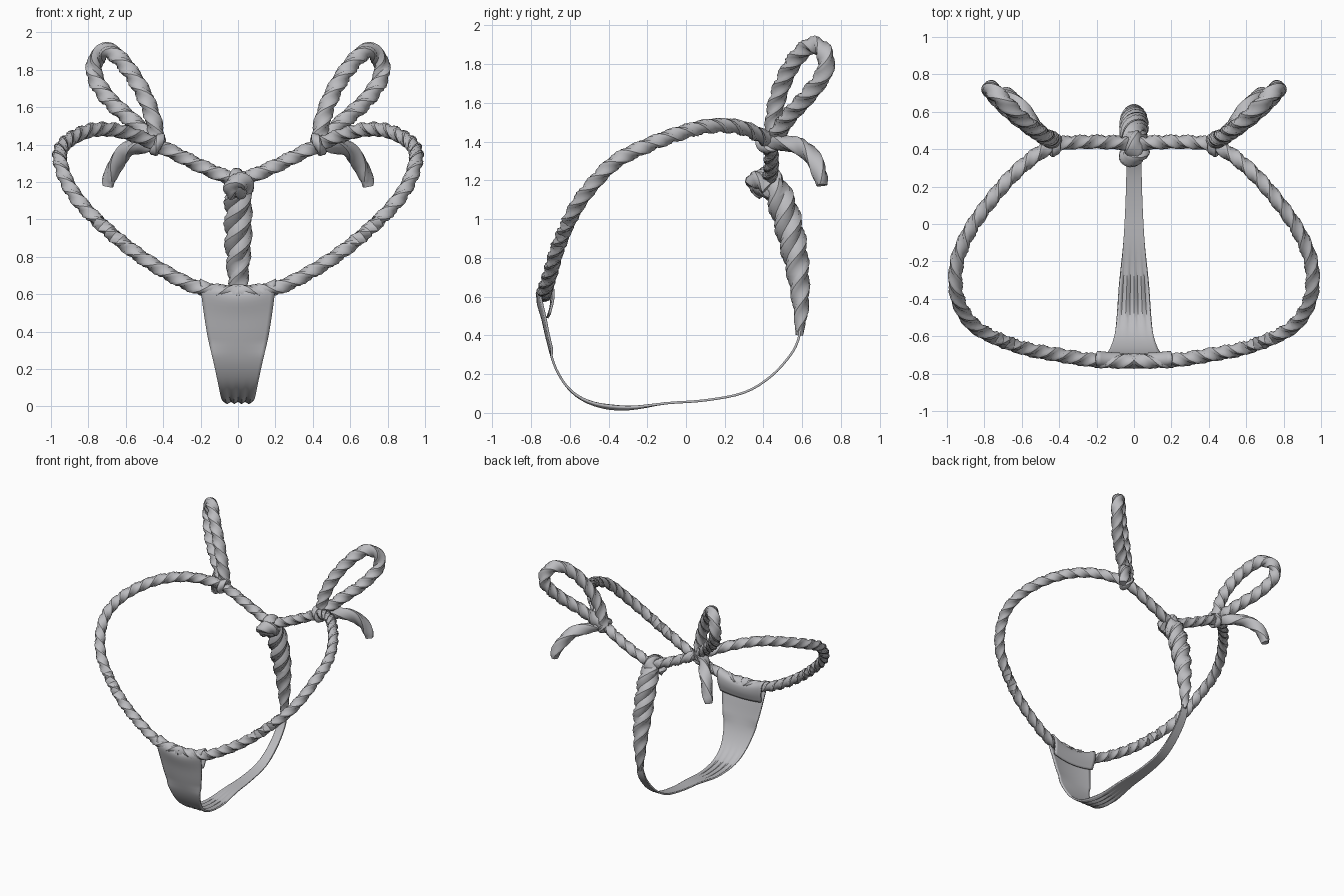
import bpy, bmesh
from math import sin, cos, pi, radians
from mathutils import Vector

cube = bpy.data.objects.get("Cube")
if cube:
    bpy.data.objects.remove(cube, do_unlink=True)

# One plain grey cloth colour
cloth = bpy.data.materials.new("grey cloth")
cloth.use_nodes = True
grey = (0.5, 0.5, 0.52, 1)
cloth.diffuse_color = grey
shader = cloth.node_tree.nodes["Principled BSDF"]
shader.inputs["Base Color"].default_value = grey
shader.inputs["Roughness"].default_value = 0.7


def finish(name, bm, mirror=False):
    bmesh.ops.recalc_face_normals(bm, faces=bm.faces)
    mesh = bpy.data.meshes.new(name)
    bm.to_mesh(mesh)
    bm.free()
    mesh.materials.append(cloth)
    obj = bpy.data.objects.new(name, mesh)
    bpy.context.collection.objects.link(obj)
    bpy.ops.object.select_all(action="DESELECT")
    obj.select_set(True)
    bpy.context.view_layer.objects.active = obj
    bpy.ops.object.shade_smooth_by_angle(angle=radians(45))
    if mirror:
        obj.modifiers.new("Mirror", "MIRROR").use_clip = True
    return obj


def spline(points, steps, closed=False):
    """Catmull-Rom curve through points of any dimension."""
    pts = [Vector(p) for p in points]
    n = len(pts)
    out = []
    for i in range(n if closed else n - 1):
        if closed:
            a, b, c, d = (pts[(i + k) % n] for k in (-1, 0, 1, 2))
        else:
            b, c = pts[i], pts[i + 1]
            a = pts[i - 1] if i else b * 2 - c
            d = pts[i + 2] if i + 2 < n else c * 2 - b
        for s in range(steps):
            t = s / steps
            out.append((b * 2 + (c - a) * t + (a * 2 - b * 5 + c * 4 - d) * t * t
                        + (b * 3 - a - c * 3 + d) * t ** 3) / 2)
    if not closed:
        out.append(pts[-1])
    return out


def rope(name, points, radius=0.043, pitch=0.3, steps=7, closed=False, mirror=False):
    """Three-strand twisted rope; a fourth point value overrides the radius."""
    sides = 12
    path = spline([tuple(p) + (radius,) if len(p) == 3 else p for p in points], steps, closed)
    centres = [p.to_3d() for p in path]
    n = len(centres)
    bm = bmesh.new()
    rings, length = [], 0
    normal = Vector((0.31, 0.2, 0.93))
    for i, centre in enumerate(centres):
        if closed:
            tangent = centres[(i + 1) % n] - centres[i - 1]
        else:
            tangent = centres[min(i + 1, n - 1)] - centres[max(i - 1, 0)]
        tangent.normalize()
        normal = (normal - tangent * normal.dot(tangent)).normalized()
        side = tangent.cross(normal)
        if i:
            length += (centre - centres[i - 1]).length
        ring = []
        for k in range(sides):
            a = 2 * pi * k / sides
            r = path[i][3] * (0.76 + 0.26 * abs(cos(1.5 * a)))
            turn = a + 2 * pi * length / pitch
            ring.append(bm.verts.new(centre + (normal * cos(turn) + side * sin(turn)) * r))
        rings.append(ring)
    for i in range(n if closed else n - 1):
        lower, upper = rings[i], rings[(i + 1) % n]
        for k in range(sides):
            j = (k + 1) % sides
            bm.faces.new((lower[k], lower[j], upper[j], upper[k]))
    if not closed:
        bm.faces.new(rings[0])
        bm.faces.new(rings[-1])
    return finish(name, bm, mirror)


def ring_points(centre, u, v, r):
    u, v = Vector(u).normalized(), Vector(v).normalized()
    return [Vector(centre) + (u * cos(pi * k / 4) + v * sin(pi * k / 4)) * r for k in range(8)]


# Waist rope, from the front sleeve round the hip to the back knot
rope("waist_rope", [
    (0, -.735, .61), (.2, -.73, .63), (.4, -.70, .725), (.6, -.66, .86), (.8, -.58, 1.04),
    (.9, -.49, 1.17), (.95, -.36, 1.30), (.945, -.2, 1.38), (.88, -.04, 1.44), (.77, .12, 1.48),
    (.64, .27, 1.475), (.5, .385, 1.43), (.4, .43, 1.385), (.2, .44, 1.285), (0, .43, 1.2)],
    radius=0.041, mirror=True)

# Bow loops, their hanging tails and the binding round each bow
rope("bow_loop", [
    (.43, .45, 1.41), (.455, .455, 1.54), (.51, .49, 1.68), (.6, .56, 1.82), (.69, .65, 1.9),
    (.755, .715, 1.86), (.765, .715, 1.76), (.69, .63, 1.64), (.57, .53, 1.53), (.44, .45, 1.41)],
    radius=0.047, mirror=True)
rope("bow_tail", [
    (.42, .43, 1.4, .035), (.5, .49, 1.395, .042), (.59, .6, 1.37, .047),
    (.65, .665, 1.3, .045), (.685, .695, 1.22, .04), (.695, .7, 1.175, .03)],
    pitch=0.6, mirror=True)
rope("bow_binding", ring_points((.43, .425, 1.4), (0, 1, 0), (-.4, 0, .9), .042),
     radius=0.026, pitch=0.264, steps=4, closed=True, mirror=True)

# Thick back cord, tapering down to the strap
rope("back_cord", [
    (0, .43, 1.2, .06), (0, .475, 1.13, .075), (0, .515, 1.02, .078), (0, .55, .88, .076),
    (0, .575, .74, .064), (0, .59, .6, .05), (0, .592, .5, .037), (0, .583, .4, .02)],
    pitch=0.36)

# Back knot: a turn over the waist rope with a stubby end
rope("back_knot", ring_points((0, .42, 1.19), (0, 1, 0), (0, 0, 1), .038),
     radius=0.05, pitch=0.239, steps=4, closed=True)
rope("knot_end", [(.05, .42, 1.16, .04), (.035, .375, 1.2, .045), (-.01, .35, 1.2, .046),
                  (-.04, .36, 1.17, .042), (-.03, .4, 1.13, .035)], steps=4)

# Strap and front panel, folded over the waist rope: y, z, half width, edge lift
stations = spline([
    (.592, .46, .018, 0), (.58, .38, .03, 0), (.54, .3, .034, 0), (.44, .19, .036, 0),
    (.3, .105, .04, 0), (.1, .065, .046, 0), (-.1, .05, .057, 0), (-.3, .025, .075, 0),
    (-.47, .045, .088, 0), (-.59, .11, .103, 0), (-.67, .225, .128, 0), (-.712, .36, .16, .005),
    (-.74, .48, .182, .02), (-.765, .57, .197, .045), (-.758, .61, .202, .055),
    (-.728, .622, .203, .055), (-.7, .6, .2, .05), (-.698, .55, .193, .035),
    (-.716, .49, .183, .02)], 4)
bm = bmesh.new()
columns = 16
grid = []
for y, z, half, lift in stations:
    crinkle = 0.009 * max(0, 1 - abs(y + 0.38) / 0.25) if z < 0.2 else 0
    bulge = 0.012 if z > 0.3 and y < 0 else 0
    row = []
    for k in range(columns + 1):
        u = 2 * k / columns - 1
        row.append(bm.verts.new((u * half, y + bulge * u * u,
                                 z + lift * u * u + crinkle * cos(4 * pi * u))))
    grid.append(row)
for a, b in zip(grid, grid[1:]):
    for k in range(columns):
        bm.faces.new((a[k], a[k + 1], b[k + 1], b[k]))
panel = finish("strap_and_front_panel", bm)
solid = panel.modifiers.new("Thickness", "SOLIDIFY")
solid.thickness = 0.012
solid.offset = 0
